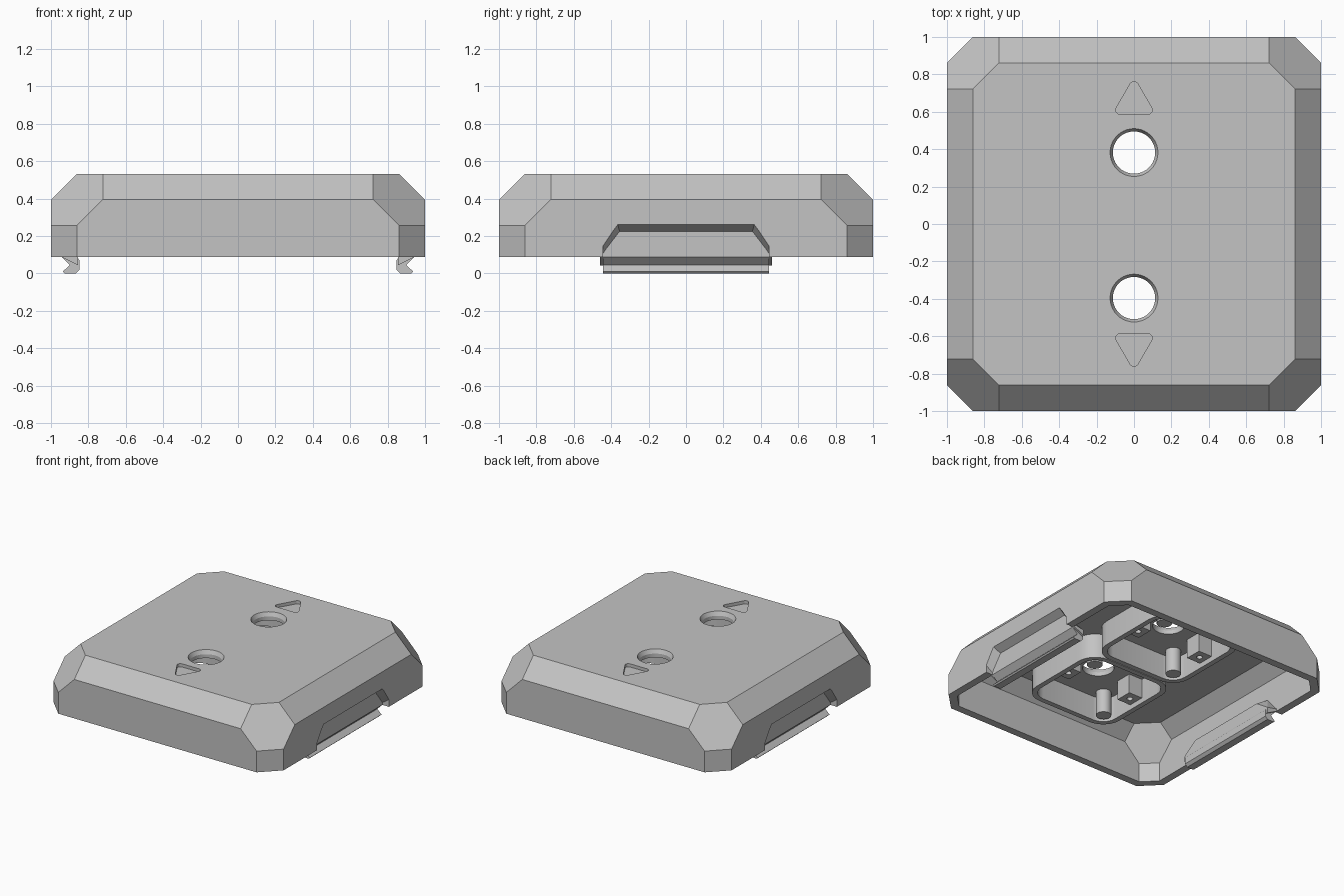
import bpy, bmesh, math
from mathutils import Vector

if "Cube" in bpy.data.objects:
    bpy.data.objects.remove(bpy.data.objects["Cube"])

grey = bpy.data.materials.new("plain grey")
grey.use_nodes = True
grey.diffuse_color = (0.55, 0.55, 0.55, 1)
grey.node_tree.nodes["Principled BSDF"].inputs["Base Color"].default_value = (0.55, 0.55, 0.55, 1)


def finish(name, bm):
    bmesh.ops.recalc_face_normals(bm, faces=bm.faces)
    mesh = bpy.data.meshes.new(name)
    bm.to_mesh(mesh)
    bm.free()
    mesh.materials.append(grey)
    ob = bpy.data.objects.new(name, mesh)
    bpy.context.collection.objects.link(ob)
    return ob


def hull(name, pts):
    """Convex solid around a few points."""
    bm = bmesh.new()
    for p in pts:
        bm.verts.new(p)
    bmesh.ops.convex_hull(bm, input=bm.verts)
    bmesh.ops.dissolve_limit(bm, angle_limit=0.01, verts=bm.verts, edges=bm.edges)
    return finish(name, bm)


def prism(name, pts, lo, hi, along_y=False):
    """Outline extruded along z, or along y when the outline is in x, z."""
    bm = bmesh.new()
    place = (lambda u, v, t: (u, t, v)) if along_y else (lambda u, v, t: (u, v, t))
    a = [bm.verts.new(place(u, v, lo)) for u, v in pts]
    b = [bm.verts.new(place(u, v, hi)) for u, v in pts]
    bm.faces.new(a)
    bm.faces.new(b)
    for i in range(len(a)):
        j = (i + 1) % len(a)
        bm.faces.new((a[i], a[j], b[j], b[i]))
    return finish(name, bm)


def circle(x, y, r, n=40):
    return [(x + r * math.cos(2 * math.pi * i / n), y + r * math.sin(2 * math.pi * i / n)) for i in range(n)]


def rounded(corners, r, steps=6):
    """Outline with every corner replaced by an arc of radius r."""
    out = []
    for i, c in enumerate(corners):
        c = Vector(c)
        d1 = (Vector(corners[i - 1]) - c).normalized()
        d2 = (Vector(corners[(i + 1) % len(corners)]) - c).normalized()
        half = d1.angle(d2) / 2
        centre = c + (d1 + d2).normalized() * (r / math.sin(half))
        s = c + d1 * (r / math.tan(half)) - centre
        e = c + d2 * (r / math.tan(half)) - centre
        total = s.angle_signed(e)
        for k in range(steps + 1):
            ang = -total * k / steps
            out.append((centre.x + s.x * math.cos(ang) - s.y * math.sin(ang),
                        centre.y + s.x * math.sin(ang) + s.y * math.cos(ang)))
    return out


def square(y, h):
    return [(-h, y - h), (h, y - h), (h, y + h), (-h, y + h)]


def cut(ob, cutter):
    mod = ob.modifiers.new("cut", 'BOOLEAN')
    mod.operation = 'DIFFERENCE'
    mod.solver = 'EXACT'
    mod.object = cutter
    bpy.context.view_layer.objects.active = ob
    bpy.ops.object.modifier_apply(modifier=mod.name)
    bpy.data.objects.remove(cutter)


TOP, RIM = 0.532, 0.088
CEILING = TOP - 0.06


def chamfered_block(name, inset, bottom):
    """Block with 45 degree edges and cut corners, all faces moved in by inset."""
    h, t = 1 - inset, TOP - inset
    a = 1.862 - inset * math.sqrt(2)      # cut of the upright edges
    b = 1.394 - inset * math.sqrt(2)      # cut of the top edges
    d = 2.117 - inset * math.sqrt(3)      # cut of the corners
    base = [(h, a - h, bottom), (h, a - h, d - a), (h, d - b, b - h), (b - t, d - b, t)]
    base += [(y, x, z) for x, y, z in base]
    return hull(name, [(sx * x, sy * y, z) for x, y, z in base for sx in (1, -1) for sy in (1, -1)])


def flared_panel(name, side, x0, x1, grow, width):
    """Panel with a sloping top and clipped shoulders, wider towards x0."""
    pts = []
    for x in (x0, x1):
        k = (x - 0.943) / 0.057
        for y, z in ((width, RIM - grow), (width, 0.105 + 0.04 * k + max(0, -grow)),
                     (0.355 + 0.01 * k, 0.225 + 0.035 * k + max(0, -grow))):
            pts += [(side * x, y, z), (side * x, -y, z)]
    return hull(name, pts)


# Hollow cover
cover = chamfered_block("cover", 0, RIM)
cut(cover, chamfered_block("cavity", 0.06, 0.0))

# Side recesses
for side in (1, -1):
    cut(cover, flared_panel("recess", side, 1.03, 0.925, 0.05, 0.445))

# Countersunk holes and engraved arrows in the top
for y, d in ((0.382, 1), (-0.396, -1)):
    cut(cover, prism("hole", circle(0, y, 0.113), 0.4, 0.6))
    cone = [(x, v, TOP - 0.03) for x, v in circle(0, y, 0.113)]
    cone += [(x, v, TOP + 0.03) for x, v in circle(0, y, 0.143)]
    cut(cover, hull("countersink", cone))
    arrow = [(-0.115, d * 0.586), (0.115, d * 0.586), (0, d * 0.785)]
    cut(cover, prism("arrow", rounded(arrow, 0.024), TOP - 0.025, TOP + 0.05))

# Snap clips: backing panel behind each recess and a notched hook below
hook = [(0.943, RIM + 0.01), (0.943, RIM), (0.90, 0.045), (0.936, 0.01), (0.926, 0),
        (0.868, 0), (0.848, 0.02), (0.848, 0.07), (0.86, RIM), (0.86, RIM + 0.01)]
for side, label in ((1, "left"), (-1, "right")):
    flared_panel("clip_panel_" + label, side, 0.943, 0.855, -0.0005 - 0.04, 0.46).location.z = -0.0405
    prism("clip_hook_" + label, [(side * x, z) for x, z in hook], -0.445, 0.445, True)

# Rounded frames under the top, with screw pads and corner posts
for y, label in ((0.386, "back"), (-0.386, "front")):
    frame = prism("frame_" + label, rounded(square(y, 0.383), 0.15), 0.28, CEILING + 0.01)
    cut(frame, prism("opening", rounded(square(y, 0.343), 0.11), 0.2, 0.6))
    for s, name in ((1, "left"), (-1, "right")):
        pad = prism(f"screw_pad_{label}_{name}",
                    [(s * 0.225, y - 0.065), (s * 0.36, y - 0.065), (s * 0.36, y + 0.065), (s * 0.225, y + 0.065)],
                    0.32, CEILING + 0.01)
        cut(pad, prism("screw_hole", circle(s * 0.285, y, 0.022, 16), 0.2, 0.44))
        prism(f"corner_post_{label}_{name}", circle(s * 0.255, y + s * 0.255, 0.055, 24), 0.285, CEILING + 0.01)

# Smooth the round walls, keep all edges sharp
bpy.ops.object.select_all(action='DESELECT')
for ob in bpy.context.collection.objects:
    if ob.type == 'MESH':
        ob.select_set(True)
        bpy.context.view_layer.objects.active = ob
bpy.ops.object.shade_smooth_by_angle(angle=math.radians(25))
